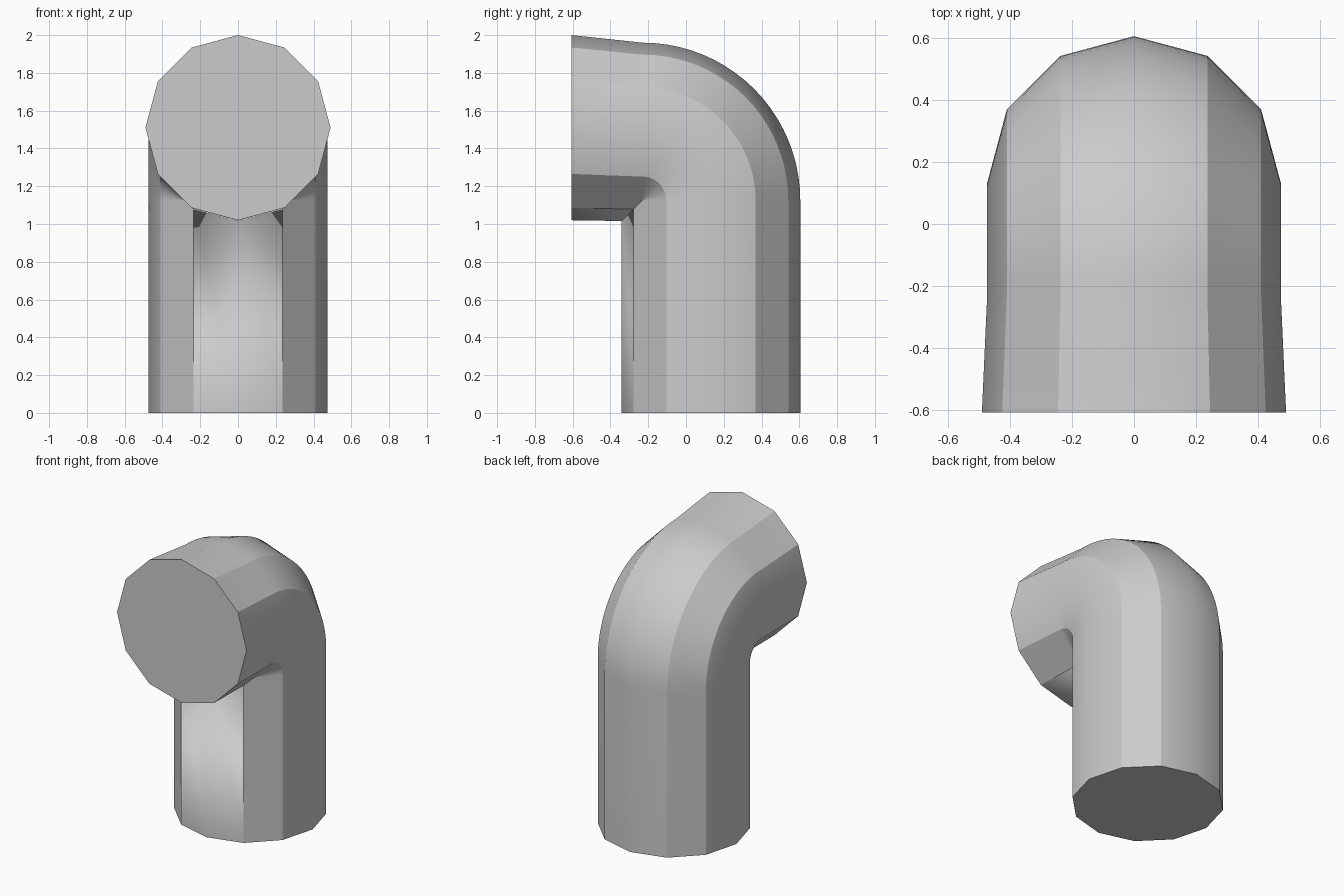
import bpy, bmesh, math
from mathutils import Vector

cube = bpy.data.objects.get("Cube")
if cube:
    bpy.data.objects.remove(cube)

SIDES, STEPS = 12, 20
RADIUS, BEND = 0.473, 0.362
PIVOT = Vector((0, -0.23, 1.125))

grey = bpy.data.materials.new("pipe_grey")
grey.use_nodes = True
colour = (0.6, 0.6, 0.6, 1)
grey.diffuse_color = colour
grey.node_tree.nodes["Principled BSDF"].inputs["Base Color"].default_value = colour

# Path stations: centre, outward direction of the bend, radius
stations = [(Vector((0, PIVOT.y + BEND, 0)), Vector((0, 1, 0)), RADIUS)]
for i in range(STEPS + 1):
    a = math.pi / 2 * i / STEPS
    out = Vector((0, math.cos(a), math.sin(a)))
    stations.append((PIVOT + out * BEND, out, RADIUS))
stations.append((Vector((0, -0.607, 1.51)), Vector((0, 0, 1)), 0.49))

# Sweep the twelve-sided section along the path
bm = bmesh.new()
rings = []
for centre, out, r in stations:
    ring = []
    for k in range(SIDES):
        t = 2 * math.pi * k / SIDES
        offset = Vector((math.sin(t), 0, 0)) + out * math.cos(t)
        ring.append(bm.verts.new(centre + offset * r))
    rings.append(ring)

for low, high in zip(rings, rings[1:]):
    for k in range(SIDES):
        n = (k + 1) % SIDES
        face = bm.faces.new((low[k], high[k], high[n], low[n]))
        face.smooth = True
    # Long ridges are crisp except the four in line with the axes
    for k in range(SIDES):
        bm.edges.get((low[k], high[k])).smooth = k % 3 == 0

# Flat end caps with crisp rims
for cap in (bm.faces.new(rings[0]), bm.faces.new(reversed(rings[-1]))):
    for edge in cap.edges:
        edge.smooth = False

mesh = bpy.data.meshes.new("elbow_pipe")
bm.to_mesh(mesh)
bm.free()
mesh.materials.append(grey)
pipe = bpy.data.objects.new("elbow_pipe", mesh)
bpy.context.collection.objects.link(pipe)
